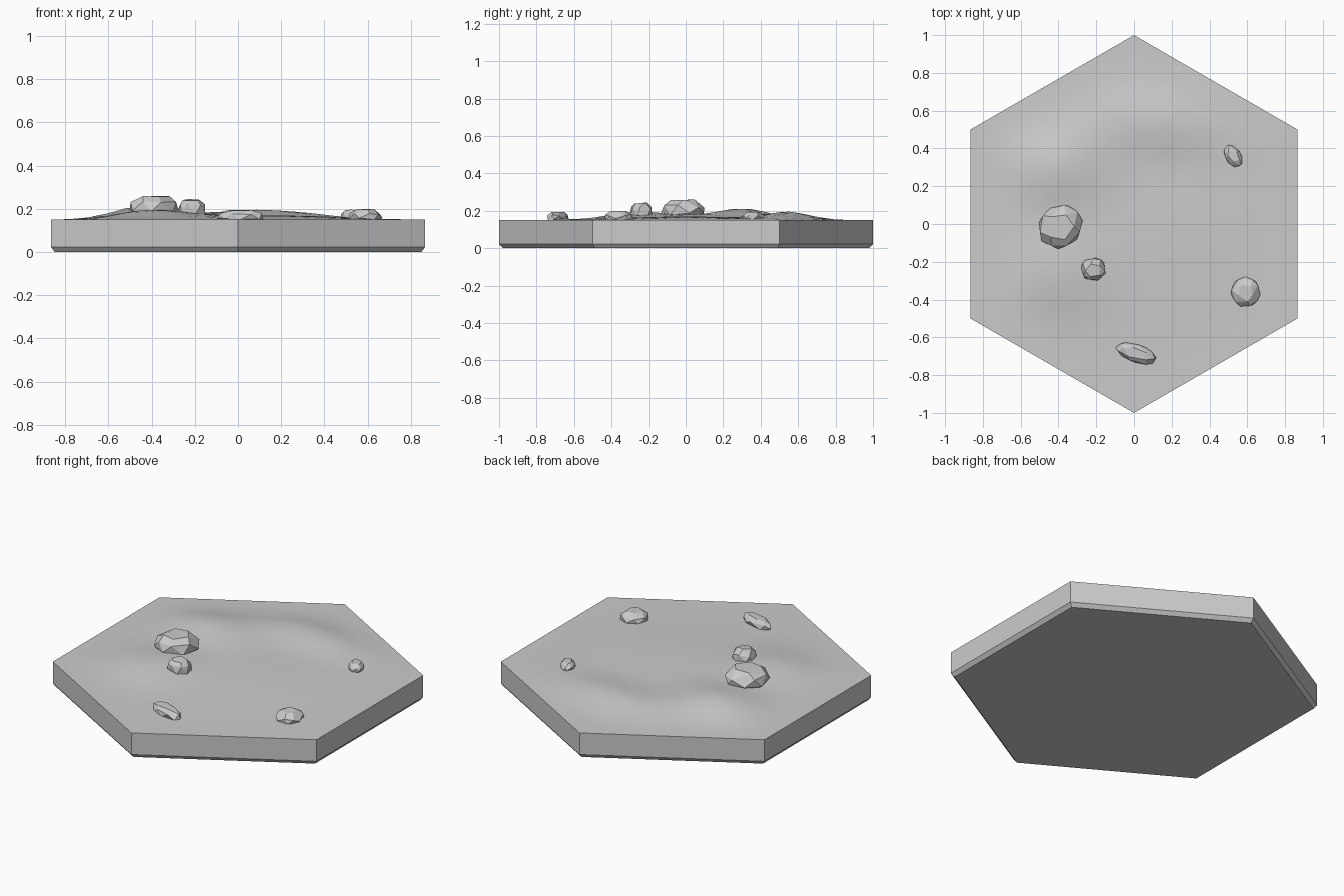
import bpy, bmesh, random
from math import sin, cos, pi, exp, radians
from mathutils import Vector, Matrix

if "Cube" in bpy.data.objects:
    bpy.data.objects.remove(bpy.data.objects["Cube"])

TOP = 0.15
# soft mounds: x, y, height, radius x, radius y
MOUNDS = [(-0.42, 0.3, 0.055, 0.24, 0.2), (0.15, 0.56, 0.042, 0.4, 0.17),
          (-0.4, -0.25, 0.035, 0.22, 0.22), (-0.1, -0.05, 0.018, 0.5, 0.5),
          (0.35, 0.05, 0.008, 0.35, 0.4)]


def corner(i, r=1.0):
    a = pi / 2 + i * pi / 3
    return Vector((r * cos(a), r * sin(a), 0))


def height(x, y):
    edge = max(abs(x) / 0.866, abs(x * 0.5 + y * 0.866) / 0.866,
               abs(x * 0.5 - y * 0.866) / 0.866)
    fade = min(1, max(0, (1 - edge) / 0.35))
    return TOP + fade * sum(h * exp(-((x - a) / rx) ** 2 - ((y - b) / ry) ** 2)
                            for a, b, h, rx, ry in MOUNDS)


def finish(bm, name, smooth=False):
    me = bpy.data.meshes.new(name)
    bm.to_mesh(me)
    bm.free()
    for p in me.polygons:
        p.use_smooth = smooth
    ob = bpy.data.objects.new(name, me)
    bpy.context.collection.objects.link(ob)
    return ob


# hexagonal base with a chamfered foot
bm = bmesh.new()
loops = []
for r, z in ((0.98, 0), (1, 0.022), (1, TOP)):
    loops.append([bm.verts.new(corner(i, r) + Vector((0, 0, z))) for i in range(6)])
bm.faces.new(loops[0][::-1])
for lo, hi in zip(loops, loops[1:]):
    for i in range(6):
        j = (i + 1) % 6
        bm.faces.new((lo[i], lo[j], hi[j], hi[i]))
finish(bm, "tile_base")

# undulating ground, a subdivided hexagon
bm = bmesh.new()
N = 10
for s in range(6):
    a, b = corner(s) / N, corner(s + 1) / N
    grid = {(i, j): bm.verts.new(a * i + b * j)
            for i in range(N + 1) for j in range(N + 1 - i)}
    for (i, j) in grid:
        if i + j < N:
            bm.faces.new((grid[i, j], grid[i + 1, j], grid[i, j + 1]))
        if i + j < N - 1:
            bm.faces.new((grid[i + 1, j], grid[i + 1, j + 1], grid[i, j + 1]))
bmesh.ops.remove_doubles(bm, verts=bm.verts, dist=0.001)
for v in bm.verts:
    v.co.z = height(v.co.x, v.co.y)
finish(bm, "ground", True)


# faceted stones: hulls of jittered spheres, scaled to measured half sizes
def stone(name, x, y, z, sx, sy, sz, turn, seed):
    rng = random.Random(seed)
    bm = bmesh.new()
    for k, (n, lat) in enumerate(((5, -0.9), (7, -0.2), (7, 0.35), (5, 0.95))):
        for i in range(n):
            a = 2 * pi * (i + 0.5 * k + rng.uniform(-0.2, 0.2)) / n
            l = lat + rng.uniform(-0.12, 0.12)
            bm.verts.new((cos(a) * cos(l), sin(a) * cos(l), sin(l)))
    bmesh.ops.convex_hull(bm, input=bm.verts)
    bmesh.ops.dissolve_limit(bm, angle_limit=radians(14), verts=bm.verts, edges=bm.edges)
    top = max(v.co.z for v in bm.verts)
    bmesh.ops.scale(bm, vec=(sx, sy, sz / top), verts=bm.verts)
    bmesh.ops.rotate(bm, matrix=Matrix.Rotation(radians(turn), 3, 'Z'), verts=bm.verts)
    bmesh.ops.translate(bm, vec=(x, y, z), verts=bm.verts)
    finish(bm, name)


stone("large_stone", -0.39, -0.015, 0.2, 0.125, 0.115, 0.06, 35, 3)
stone("round_stone", -0.215, -0.24, 0.195, 0.07, 0.064, 0.05, 0, 5)
stone("right_stone", 0.59, -0.36, 0.162, 0.08, 0.082, 0.038, 20, 8)
stone("front_stone", 0.012, -0.685, 0.162, 0.116, 0.05, 0.033, -20, 11)
stone("small_stone", 0.525, 0.36, 0.165, 0.066, 0.043, 0.031, -58, 14)
